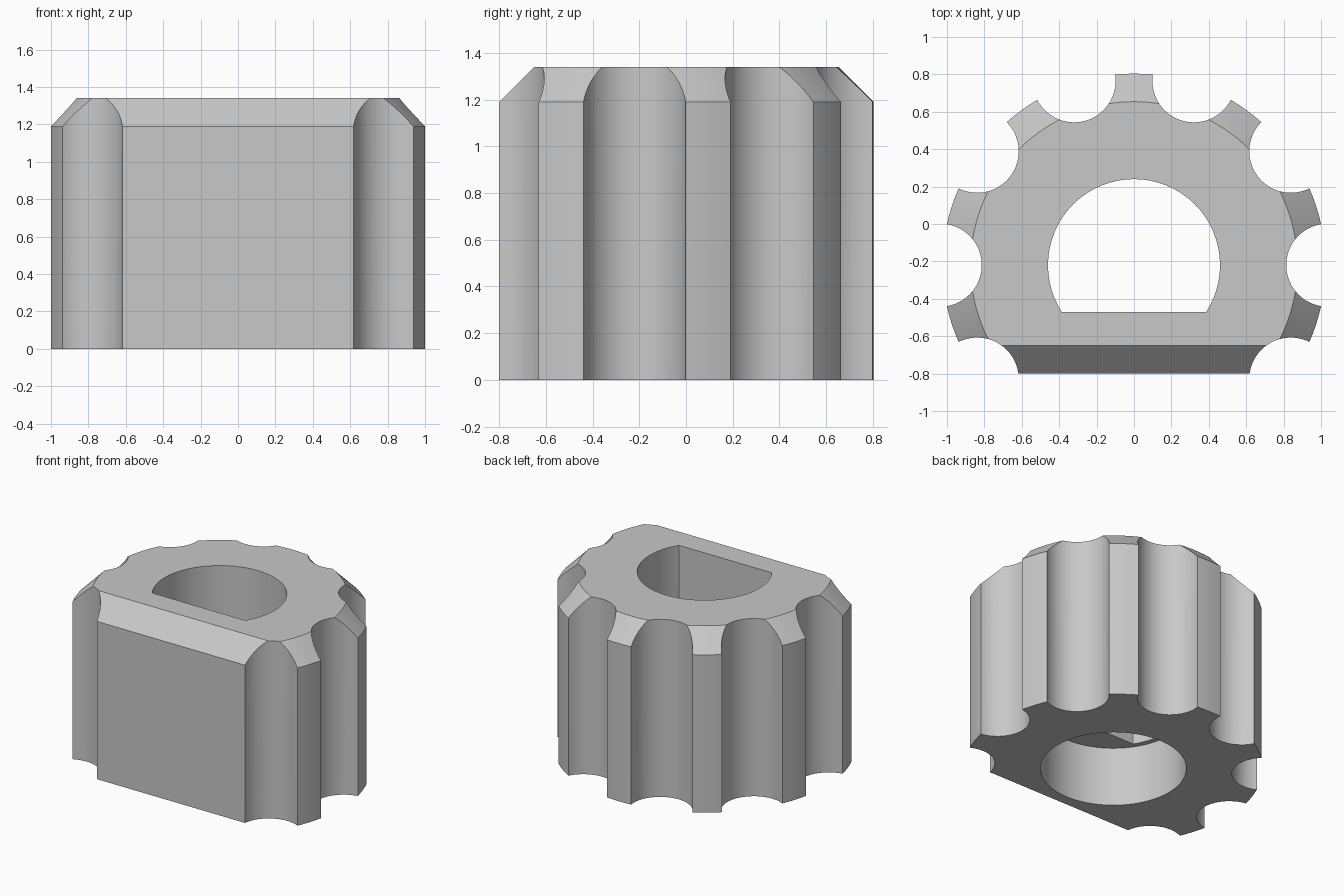
import bpy, bmesh, math
from mathutils import Vector

if "Cube" in bpy.data.objects:
    bpy.data.objects.remove(bpy.data.objects["Cube"])

AXIS_Y = -0.22       # knob axis
HEIGHT = 1.34
RADIUS = 1.024
CHAMFER = 0.15
FLAT_Y = -0.8

grey = bpy.data.materials.new("plain grey")
grey.use_nodes = True
grey.diffuse_color = (0.58, 0.58, 0.58, 1)
grey.node_tree.nodes["Principled BSDF"].inputs["Base Color"].default_value = grey.diffuse_color


def slice_off(bm, point, normal):
    """Remove everything on the normal's side of a plane and cap the cut."""
    geom = bm.verts[:] + bm.edges[:] + bm.faces[:]
    cut = bmesh.ops.bisect_plane(bm, geom=geom, dist=1e-6, plane_co=point,
                                 plane_no=Vector(normal).normalized(), clear_outer=True)
    edges = [e for e in cut["geom_cut"] if isinstance(e, bmesh.types.BMEdge)]
    bmesh.ops.contextual_create(bm, geom=edges)
    bmesh.ops.recalc_face_normals(bm, faces=bm.faces[:])


def lathe(name, rings, x, y, segments, cuts=()):
    """Solid of stacked (radius, z) rings, then trimmed by planes."""
    bm = bmesh.new()
    loops = []
    for r, z in rings:
        loops.append([bm.verts.new((x + r * math.cos(a), y + r * math.sin(a), z))
                      for a in (math.tau * i / segments for i in range(segments))])
    for low, high in zip(loops, loops[1:]):
        for i in range(segments):
            j = (i + 1) % segments
            bm.faces.new((low[i], low[j], high[j], high[i]))
    bm.faces.new(loops[0][::-1])
    bm.faces.new(loops[-1])
    for point, normal in cuts:
        slice_off(bm, point, normal)
    mesh = bpy.data.meshes.new(name)
    bm.to_mesh(mesh)
    bm.free()
    ob = bpy.data.objects.new(name, mesh)
    bpy.context.collection.objects.link(ob)
    return ob


# Round body with chamfered rim and chamfered front flat
knob = lathe("grip_knob",
             [(RADIUS, 0), (RADIUS, HEIGHT - CHAMFER), (RADIUS - CHAMFER, HEIGHT)],
             0, AXIS_Y, 120,
             [((0, FLAT_Y, 0), (0, -1, 0)),
              ((0, FLAT_Y, HEIGHT - CHAMFER), (0, -1, 1))])
knob.data.materials.append(grey)

# Finger scallops around the rim, skipping the front flat
cutters = []
for step in range(-1, 7):
    a = math.radians(36 * step)
    cutters.append(lathe("scallop_cutter", [(0.222, -0.2), (0.222, HEIGHT + 0.2)],
                         1.036 * math.cos(a), AXIS_Y + 1.036 * math.sin(a), 48))

# D-shaped shaft hole and wider round recess underneath
cutters.append(lathe("shaft_hole_cutter", [(0.46, 0.3), (0.46, HEIGHT + 0.2)],
                     0, AXIS_Y, 64, [((0, -0.47, 0), (0, -1, 0))]))
cutters.append(lathe("recess_cutter", [(0.5, -0.2), (0.5, 0.45)], 0, AXIS_Y, 64))

for cutter in cutters:
    cutter.hide_render = True
    mod = knob.modifiers.new("cut", "BOOLEAN")
    mod.operation = "DIFFERENCE"
    mod.solver = "EXACT"
    mod.object = cutter

# Bake the cuts and discard the cutters
graph = bpy.context.evaluated_depsgraph_get()
result = bpy.data.meshes.new_from_object(knob.evaluated_get(graph))
knob.modifiers.clear()
knob.data = result
for cutter in cutters:
    bpy.data.objects.remove(cutter)

# One colour throughout, smooth curves with sharp edges
result.materials.clear()
result.materials.append(grey)
for face in result.polygons:
    face.material_index = 0
bpy.ops.object.select_all(action="DESELECT")
knob.select_set(True)
bpy.context.view_layer.objects.active = knob
bpy.ops.object.shade_smooth_by_angle(angle=math.radians(25))
